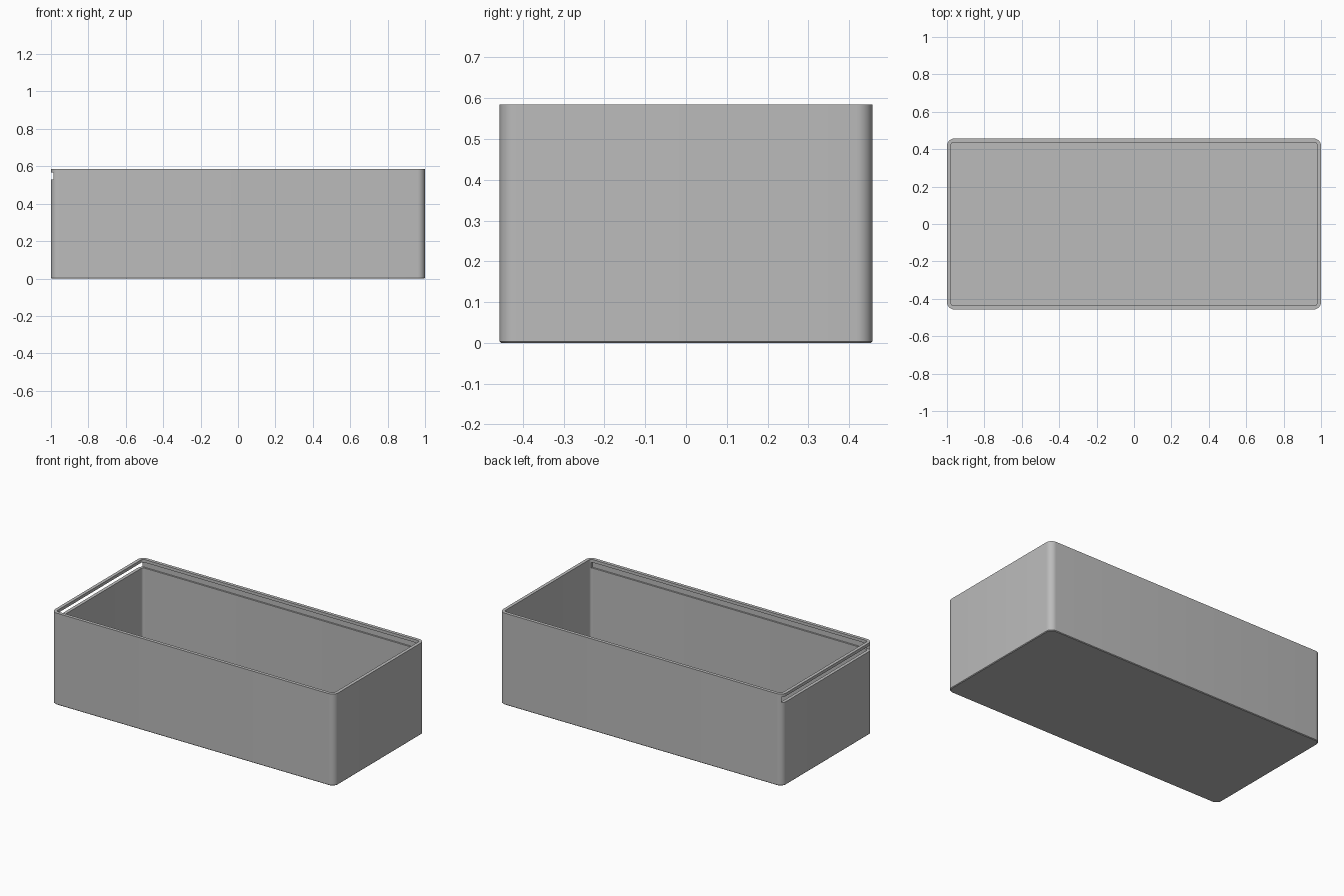
import bpy, bmesh, math

cube = bpy.data.objects.get("Cube")
if cube:
    bpy.data.objects.remove(cube, do_unlink=True)

HALF_X, HALF_Y, HEIGHT = 1.0, 0.457, 0.585
WALL, FLOOR = 0.021, 0.021

grey = bpy.data.materials.new("grey plastic")
grey.use_nodes = True
grey.diffuse_color = (0.5, 0.5, 0.5, 1)
grey.node_tree.nodes["Principled BSDF"].inputs["Base Color"].default_value = (0.5, 0.5, 0.5, 1)


def block(name, x0, x1, half_y, z0, z1, radius=0, segments=8, base_bevel=0):
    """Box with rounded vertical edges and an optional softened base edge."""
    bm = bmesh.new()
    bmesh.ops.create_cube(bm, size=1)
    for v in bm.verts:
        v.co.x = x1 if v.co.x > 0 else x0
        v.co.y = math.copysign(half_y, v.co.y)
        v.co.z = z1 if v.co.z > 0 else z0
    if radius:
        upright = [e for e in bm.edges if abs(e.verts[0].co.z - e.verts[1].co.z) > 0.01]
        bmesh.ops.bevel(bm, geom=upright, offset=radius, segments=segments,
                        profile=0.5, affect='EDGES')
    if base_bevel:
        base = [e for e in bm.edges if all(abs(v.co.z - z0) < 1e-5 for v in e.verts)]
        bmesh.ops.bevel(bm, geom=base, offset=base_bevel, segments=1, affect='EDGES')
    bmesh.ops.recalc_face_normals(bm, faces=bm.faces)
    mesh = bpy.data.meshes.new(name)
    bm.to_mesh(mesh)
    bm.free()
    mesh.materials.append(grey)
    obj = bpy.data.objects.new(name, mesh)
    bpy.context.collection.objects.link(obj)
    return obj


def cut(target, cutter):
    """Subtract the cutter from the target and discard it."""
    mod = target.modifiers.new("cut", 'BOOLEAN')
    mod.operation, mod.solver, mod.object = 'DIFFERENCE', 'EXACT', cutter
    bpy.context.view_layer.objects.active = target
    bpy.ops.object.modifier_apply(modifier=mod.name)
    bpy.data.objects.remove(cutter, do_unlink=True)


# Outer shell
box = block("box_body", -HALF_X, HALF_X, HALF_Y, 0, HEIGHT, 0.04, 8, 0.004)

# Open cavity
cut(box, block("cavity_cutter", -HALF_X + WALL, HALF_X - WALL, HALF_Y - WALL,
               FLOOR, HEIGHT + 0.1, 0.015, 6))

# Lid slot through the -x end, running on as grooves in the long walls
cut(box, block("lid_slot_cutter", -HALF_X - 0.1, HALF_X - WALL - 0.006,
               HALF_Y - WALL / 2, 0.53, 0.566))

# Smooth corners, crisp edges
bpy.ops.object.select_all(action='DESELECT')
box.select_set(True)
bpy.context.view_layer.objects.active = box
bpy.ops.object.shade_smooth_by_angle(angle=math.radians(30))
